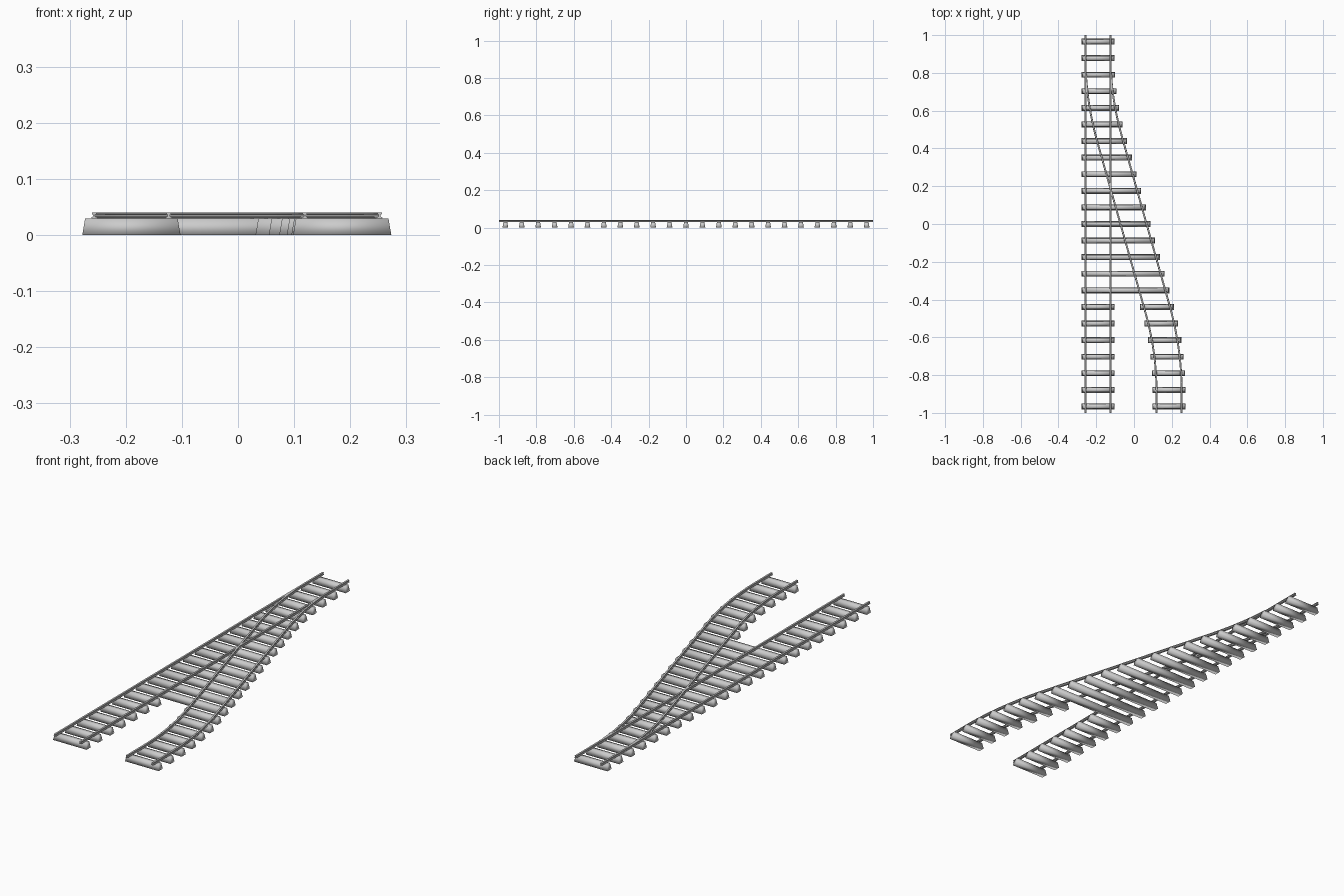
import bpy, bmesh, math

old = bpy.data.objects.get("Cube")
if old:
    bpy.data.objects.remove(old)


def material(name, colour):
    mat = bpy.data.materials.new(name)
    mat.use_nodes = True
    mat.diffuse_color = colour
    mat.node_tree.nodes["Principled BSDF"].inputs["Base Color"].default_value = colour
    return mat


GREY = material("light grey", (0.6, 0.6, 0.6, 1))
HALF_GAUGE = 0.0665
SLEEPER_TOP = 0.029
OVERHANG = 0.021
STRAIGHT_X = -0.19
MID_X = -0.0025
SLOPE = 0.282
BEND_IN, BEND_OUT = 0.45, 0.885


def branch_centre(y):
    """x and dx/dy of the S-shaped branch centre line."""
    a = min(abs(y), BEND_OUT)
    t = max(0, a - BEND_IN)
    span = BEND_OUT - BEND_IN
    x = SLOPE * (a - t * t / (2 * span))
    return MID_X - math.copysign(x, y), -SLOPE * (1 - t / span)


def straight_centre(y):
    return STRAIGHT_X, 0


def finish(bm, name):
    bmesh.ops.recalc_face_normals(bm, faces=bm.faces)
    mesh = bpy.data.meshes.new(name)
    bm.to_mesh(mesh)
    bm.free()
    mesh.materials.append(GREY)
    obj = bpy.data.objects.new(name, mesh)
    bpy.context.collection.objects.link(obj)
    return obj


# Rail section: foot, web and head, mirrored about its middle
half = [(0.005, 0), (0.005, 0.002), (0.002, 0.004),
        (0.002, 0.007), (0.004, 0.008), (0.004, 0.011)]
SECTION = half + [(-u, v) for u, v in reversed(half)]


def rail(name, centre, side, y_start, y_end, steps):
    bm = bmesh.new()
    rings = []
    for i in range(steps + 1):
        y = y_start + (y_end - y_start) * i / steps
        x, slope = centre(y)
        length = math.hypot(1, slope)
        nx, ny = 1 / length, -slope / length
        # Keep the end cut square at the given y
        y_mid = y - side * HALF_GAUGE * ny
        x, slope = centre(y_mid)
        rings.append([bm.verts.new((x + (side * HALF_GAUGE + u) * nx,
                                    y + u * ny, SLEEPER_TOP + v))
                      for u, v in SECTION])
    n = len(SECTION)
    for a, b in zip(rings, rings[1:]):
        for k in range(n):
            bm.faces.new((a[k], a[(k + 1) % n], b[(k + 1) % n], b[k]))
    bm.faces.new(rings[0])
    bm.faces.new(rings[-1])
    finish(bm, name)


for label, side in (("left", 1), ("right", -1)):
    rail("straight_rail_" + label, straight_centre, side, 1, -1, 1)
    rail("branch_rail_" + label, branch_centre, side, 0.79, -1, 40)


def sleeper(name, x0, x1, y):
    """Block tapering towards the top on all four sides."""
    bm = bmesh.new()
    bmesh.ops.create_cube(bm, size=1)
    for v in bm.verts:
        top = v.co.z > 0
        end = 0.005 if top else 0
        v.co.x = x1 - end if v.co.x > 0 else x0 + end
        v.co.y = y + math.copysign(0.0105 if top else 0.0155, v.co.y)
        v.co.z = SLEEPER_TOP if top else 0
    obj = finish(bm, name)
    obj.data.polygons.foreach_set("use_smooth", [True] * 6)


# Long sleepers carry both tracks until the tracks part
COUNT, LAST_SHARED = 23, 15
reach = HALF_GAUGE + OVERHANG
for i in range(COUNT):
    y = 0.966 - i * 1.932 / (COUNT - 1)
    x, slope = branch_centre(y)
    wide = HALF_GAUGE * math.hypot(1, slope) + OVERHANG
    if i <= LAST_SHARED:
        sleeper(f"shared_sleeper_{i}", STRAIGHT_X - reach, x + wide, y)
    else:
        sleeper(f"straight_sleeper_{i}", STRAIGHT_X - reach, STRAIGHT_X + reach, y)
        sleeper(f"branch_sleeper_{i}", x - wide, x + wide, y)
